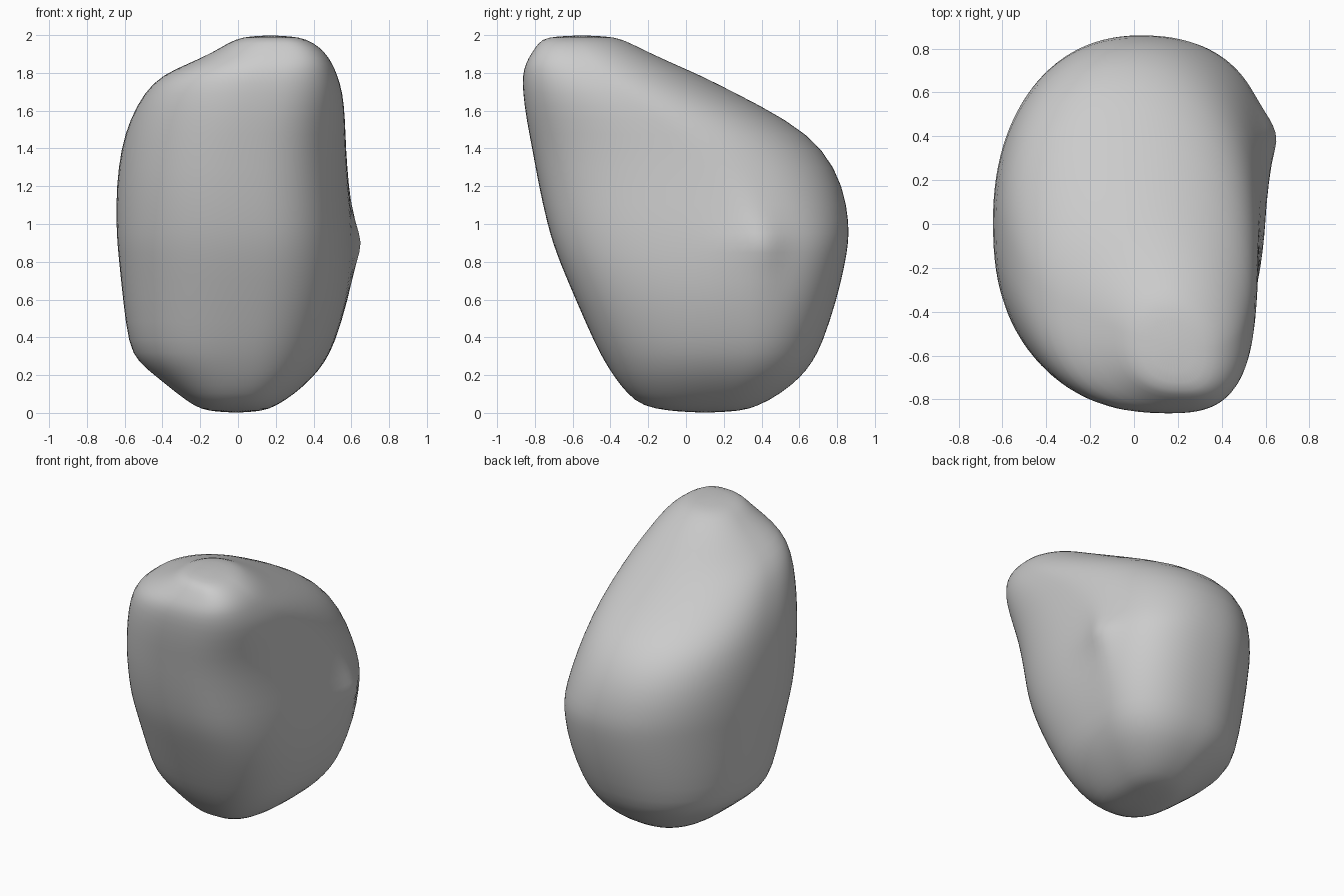
import bpy
import bmesh
from math import cos, sin, pi, exp

default = bpy.data.objects.get("Cube")
if default:
    bpy.data.objects.remove(default, do_unlink=True)

SEGMENTS = 56

# Outline of the boulder at each height: z, left x, right x, front y, back y
LEVELS = [
    (.01, -.16, .13, -.09, .29),
    (.035, -.23, .2, -.23, .38),
    (.1, -.32, .3, -.31, .5),
    (.19, -.43, .4, -.38, .61),
    (.27, -.53, .46, -.43, .67),
    (.36, -.58, .51, -.48, .72),
    (.6, -.61, .585, -.585, .8),
    (.8, -.63, .605, -.67, .845),
    (.9, -.64, .607, -.705, .86),
    (1, -.645, .605, -.735, .865),
    (1.2, -.645, .587, -.78, .835),
    (1.4, -.62, .572, -.815, .73),
    (1.55, -.575, .568, -.845, .54),
    (1.7, -.495, .555, -.865, .25),
    (1.79, -.4, .525, -.865, .07),
    (1.85, -.26, .5, -.85, -.07),
    (1.91, -.13, .46, -.815, -.2),
    (1.96, -.05, .4, -.78, -.3),
    (1.99, .02, .33, -.74, -.37),
]


def mix(a, b, t):
    return a + (b - a) * t


def ring(z, left, right, front, back):
    """Closed section made of four rounded arcs between its extreme points."""
    low = min(1, z / .9)
    high = max(0, min(1, (z - .9) / .9))
    left_y = mix(front, back, mix(.45, .58, high))
    right_y = mix(front, back, mix(.64, .45, high))
    front_x = mix(left, right, mix(.5, .62, max(high, low * .4)))
    back_x = mix(left, right, mix(.54, .44, high))
    points = []
    for i in range(SEGMENTS):
        a = 2 * pi * i / SEGMENTS
        c, s = cos(a), sin(a)
        side_x, side_y = (right, right_y) if c > 0 else (left, left_y)
        end_x, end_y = (back_x, back) if s > 0 else (front_x, front)
        # Squareness of each corner: front corners are boxier than back ones
        if s < 0:
            power = .74 if c > 0 else .82
        else:
            power = mix(.84, 1.05, high) if c > 0 else .93
        x = mix(end_x, side_x, abs(c) ** power)
        y = mix(side_y, end_y, abs(s) ** power)
        # Small knob on the right flank
        if c > 0:
            x += .07 * exp(-((y - .4) ** 2 + (z - .9) ** 2) / .011)
        points.append((x, y, z))
    return points


# Boulder surface, lofted through the sections
bm = bmesh.new()
rings = [[bm.verts.new(p) for p in ring(*level)] for level in LEVELS]
for lower, upper in zip(rings, rings[1:]):
    for i in range(SEGMENTS):
        j = (i + 1) % SEGMENTS
        bm.faces.new((lower[i], lower[j], upper[j], upper[i]))

# Rounded end caps
for loop, tip in ((rings[0], (-.01, .1, 0)), (rings[-1], (.17, -.55, 2))):
    pole = bm.verts.new(tip)
    for i in range(SEGMENTS):
        bm.faces.new((loop[i], loop[(i + 1) % SEGMENTS], pole))
bmesh.ops.recalc_face_normals(bm, faces=bm.faces)

mesh = bpy.data.meshes.new("boulder")
bm.to_mesh(mesh)
bm.free()
for face in mesh.polygons:
    face.use_smooth = True
boulder = bpy.data.objects.new("boulder", mesh)
bpy.context.collection.objects.link(boulder)
subdivision = boulder.modifiers.new("soften", "SUBSURF")
subdivision.levels = subdivision.render_levels = 1

# Plain stone colour
stone = bpy.data.materials.new("stone grey")
stone.use_nodes = True
colour = (.6, .6, .6, 1)
stone.diffuse_color = colour
stone.node_tree.nodes["Principled BSDF"].inputs["Base Color"].default_value = colour
mesh.materials.append(stone)
